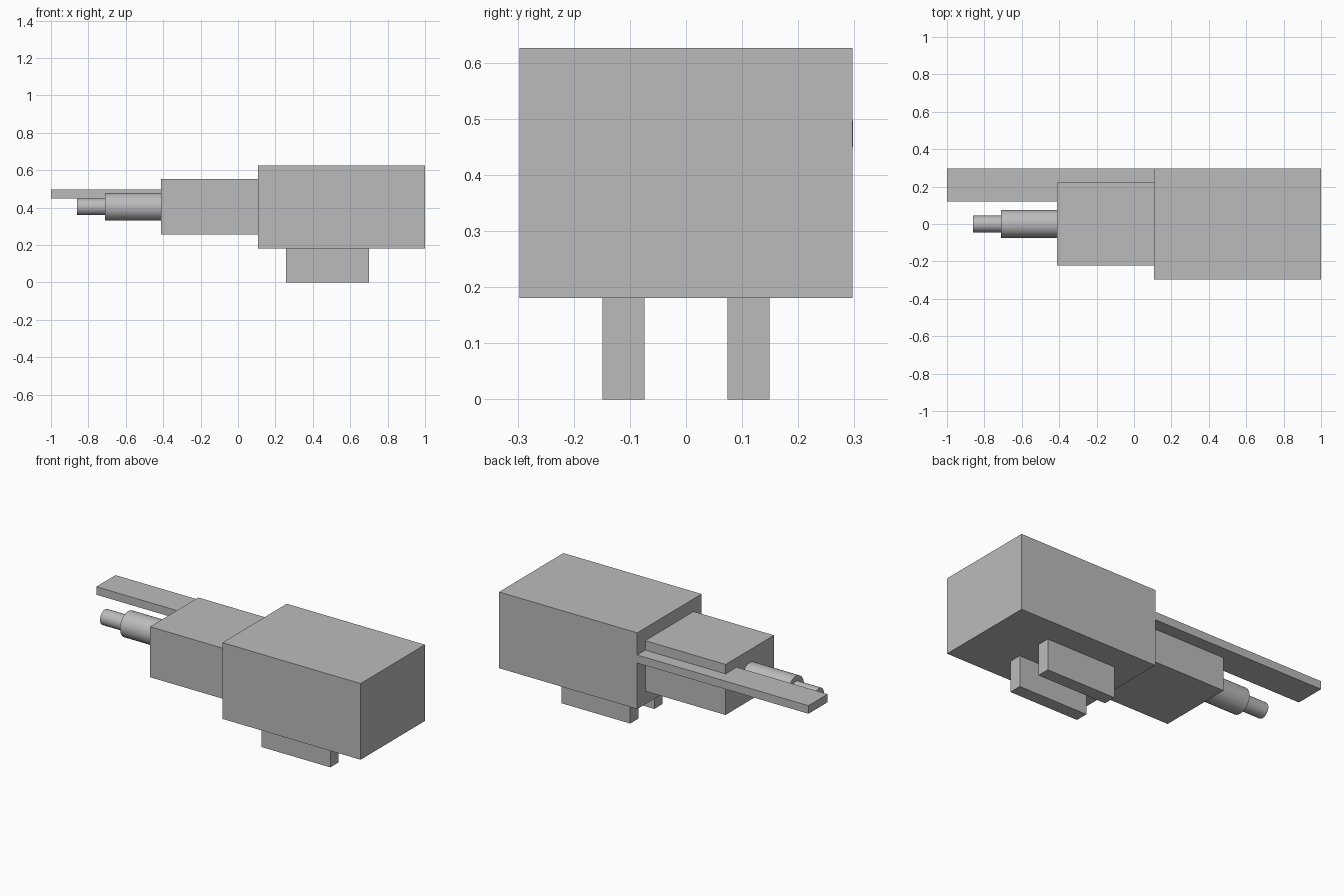
import bpy
import math

cube = bpy.data.objects.get("Cube")
if cube:
    bpy.data.objects.remove(cube, do_unlink=True)

# Single plain grey
grey = bpy.data.materials.new("plain_grey")
grey.use_nodes = True
colour = (0.5, 0.5, 0.5, 1.0)
grey.diffuse_color = colour
shader = next(n for n in grey.node_tree.nodes if n.type == 'BSDF_PRINCIPLED')
shader.inputs["Base Color"].default_value = colour


def box(name, low, high):
    """Box between two opposite corners."""
    centre = [(a + b) / 2 for a, b in zip(low, high)]
    bpy.ops.mesh.primitive_cube_add(size=1, location=centre)
    obj = bpy.context.object
    obj.name = name
    for v in obj.data.vertices:
        v.co = [c * (b - a) for c, a, b in zip(v.co, low, high)]
    obj.data.materials.append(grey)
    return obj


def rod(name, x0, x1, radius, z):
    """Smooth cylinder lying along x."""
    bpy.ops.mesh.primitive_cylinder_add(
        vertices=48, radius=radius, depth=x1 - x0,
        location=((x0 + x1) / 2, 0, z), rotation=(0, math.pi / 2, 0))
    obj = bpy.context.object
    obj.name = name
    obj.data.materials.append(grey)
    bpy.ops.object.shade_smooth_by_angle(angle=math.radians(35))
    return obj


# Housings
box("main_housing", (0.107, -0.297, 0.181), (1.0, 0.297, 0.626))
box("front_housing", (-0.412, -0.223, 0.257), (0.107, 0.223, 0.552))

# Stepped barrel
rod("barrel", -0.71, -0.412, 0.074, 0.404)
rod("barrel_tip", -0.86, -0.71, 0.0445, 0.404)

# Long flat bar beside the barrel
box("side_bar", (-1.0, 0.121, 0.45), (0.107, 0.298, 0.497))

# Pair of feet
for side, sign in (("left", 1), ("right", -1)):
    inner, outer = sorted((sign * 0.074, sign * 0.149))
    box(f"{side}_foot", (0.256, inner, 0), (0.701, outer, 0.181))
